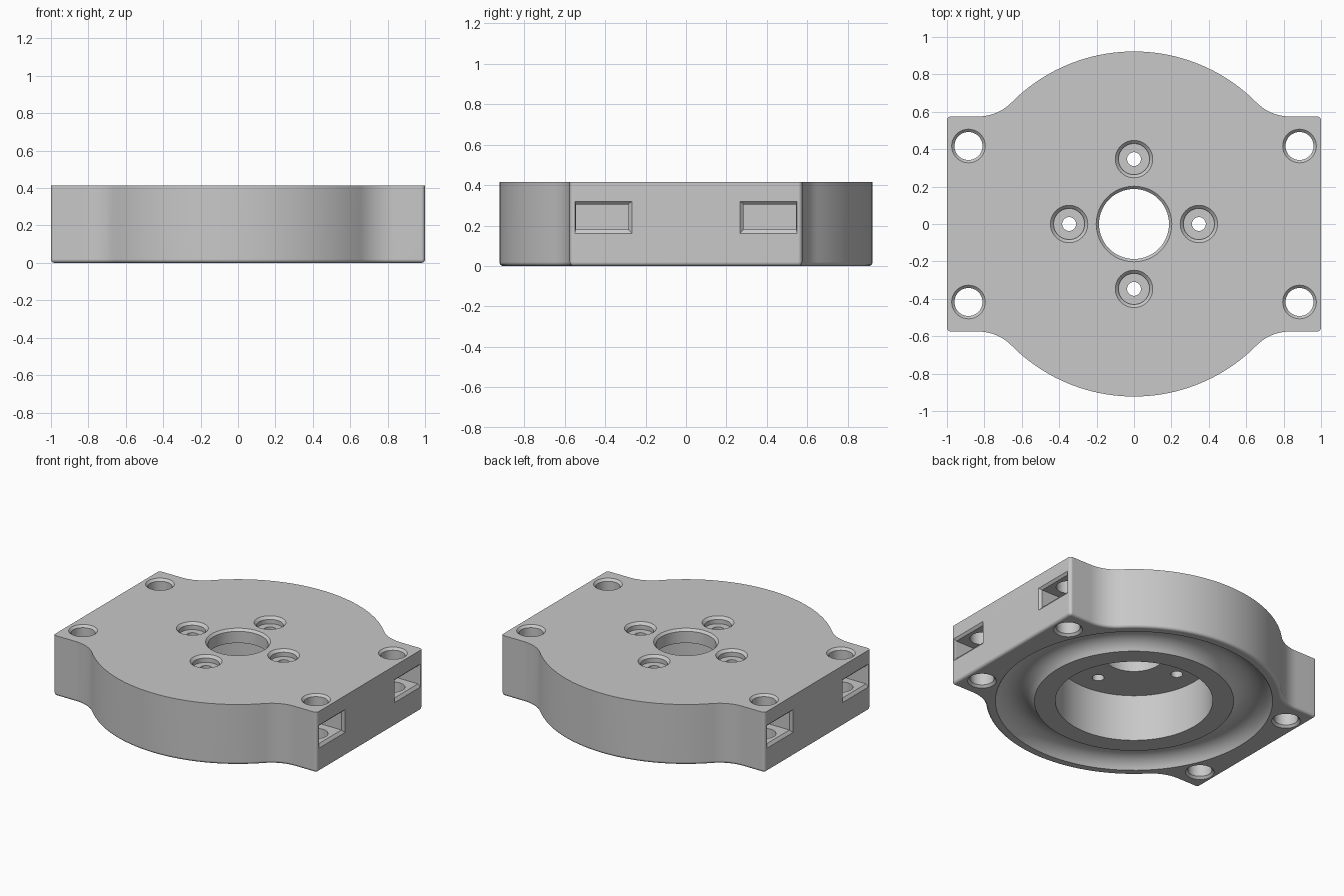
import bpy
import bmesh
from math import sin, cos, pi, atan2, sqrt

old = bpy.data.objects.get("Cube")
if old:
    bpy.data.objects.remove(old, do_unlink=True)

HEIGHT = 0.415
DISC_R = 0.9225
HALF_W, HALF_D = 1.0, 0.575
BLEND_R = 0.25
CORNER_R = 0.02
GROOVE_IN, GROOVE_OUT, GROOVE_DEPTH = 0.62, 0.863, 0.07

grey = bpy.data.materials.new("plain grey")
grey.use_nodes = True
grey.diffuse_color = (0.58, 0.58, 0.58, 1)
grey.node_tree.nodes["Principled BSDF"].inputs["Base Color"].default_value = grey.diffuse_color


def make_object(name, bm):
    bmesh.ops.recalc_face_normals(bm, faces=bm.faces)
    mesh = bpy.data.meshes.new(name)
    bm.to_mesh(mesh)
    bm.free()
    mesh.materials.append(grey)
    obj = bpy.data.objects.new(name, mesh)
    bpy.context.collection.objects.link(obj)
    return obj


def arc(cx, cy, r, a0, a1, n):
    return [(cx + r * cos(a0 + (a1 - a0) * i / n), cy + r * sin(a0 + (a1 - a0) * i / n))
            for i in range(n + 1)]


def revolve(name, profile, x=0, y=0, steps=64):
    """Closed (radius, z) profile turned about a vertical axis."""
    bm = bmesh.new()
    verts = [bm.verts.new((r, 0, z)) for r, z in profile]
    edges = [bm.edges.new((verts[i - 1], verts[i])) for i in range(len(verts))]
    bmesh.ops.spin(bm, geom=verts + edges, cent=(0, 0, 0), axis=(0, 0, 1),
                   angle=2 * pi, steps=steps)
    bmesh.ops.remove_doubles(bm, verts=bm.verts, dist=1e-5)
    bmesh.ops.dissolve_degenerate(bm, edges=bm.edges, dist=1e-5)
    loose = [e for e in bm.edges if not e.link_faces]
    bmesh.ops.delete(bm, geom=loose, context='EDGES')
    bmesh.ops.translate(bm, verts=bm.verts, vec=(x, y, 0))
    return make_object(name, bm)


def slot_cutter(sx, sy):
    """Rectangular pocket flaring out at the side face."""
    inner, outer = (0.285, 0.545, 0.182, 0.305), (0.268, 0.55, 0.162, 0.32)
    bm = bmesh.new()
    rings = []
    for x, (y0, y1, z0, z1) in ((0.74, inner), (0.985, inner), (1.0, outer), (1.05, outer)):
        rings.append([bm.verts.new((sx * x, sy * y, z))
                      for y, z in ((y0, z0), (y1, z0), (y1, z1), (y0, z1))])
    for a, b in zip(rings, rings[1:]):
        for i in range(4):
            bm.faces.new((a[i - 1], a[i], b[i], b[i - 1]))
    bm.faces.new(rings[0])
    bm.faces.new(rings[-1])
    return make_object("slot_cutter", bm)


# Outline: disc blended into a rectangular plate, one quarter then mirrored
cy = HALF_D + BLEND_R
cx = sqrt((DISC_R + BLEND_R) ** 2 - cy ** 2)
touch = atan2(cy, cx)
quarter = arc(HALF_W - CORNER_R, HALF_D - CORNER_R, CORNER_R, 0, pi / 2, 4)
quarter += arc(cx, cy, BLEND_R, -pi / 2, touch - pi, 12)
quarter += arc(0, 0, DISC_R, touch, pi / 2, 20)[1:]
half = quarter + [(-x, y) for x, y in reversed(quarter[:-1])]
outline = half + [(x, -y) for x, y in reversed(half)]

bm = bmesh.new()
base = bm.faces.new([bm.verts.new((x, y, 0)) for x, y in outline])
top = bmesh.ops.extrude_face_region(bm, geom=[base], use_keep_orig=True)
bmesh.ops.translate(bm, vec=(0, 0, HEIGHT),
                    verts=[g for g in top["geom"] if isinstance(g, bmesh.types.BMVert)])
bmesh.ops.recalc_face_normals(bm, faces=bm.faces)
rim = [e for e in bm.edges if all(v.co.z < 0.001 for v in e.verts)]
bmesh.ops.bevel(bm, geom=rim, offset=0.0195, segments=4, profile=0.5, affect='EDGES')
housing = make_object("housing", bm)

# Stepped central bore: wide from below, narrow and chamfered at the top
cutters = [revolve("bore_cutter", [(0, -0.1), (0.49, -0.1), (0.49, 0.32), (0.187, 0.32),
                                   (0.187, HEIGHT - 0.015), (0.202, HEIGHT),
                                   (0.202, 0.5), (0, 0.5)], steps=96)]

# Shallow ring groove underneath, a circular arc in section
half_chord = (GROOVE_OUT - GROOVE_IN) / 2
groove_r = (half_chord ** 2 + GROOVE_DEPTH ** 2) / (2 * GROOVE_DEPTH)
rise = atan2(groove_r - GROOVE_DEPTH, half_chord)
groove = arc(GROOVE_IN + half_chord, GROOVE_DEPTH - groove_r, groove_r, pi - rise, rise, 16)
groove = [(GROOVE_IN, -0.05)] + groove + [(GROOVE_OUT, -0.05)]
cutters.append(revolve("groove_cutter", groove, steps=96))

# Corner bolt holes chamfered at both ends, with side pockets
bolt = [(0, -0.1), (0.09, -0.1), (0.09, 0), (0.075, 0.015), (0.075, HEIGHT - 0.015),
        (0.09, HEIGHT), (0.09, 0.5), (0, 0.5)]
for sx in (-1, 1):
    for sy in (-1, 1):
        cutters.append(slot_cutter(sx, sy))
        cutters.append(revolve("bolt_cutter", bolt, sx * 0.885, sy * 0.417, 40))

# Four counterbored screw holes around the centre
screw = [(0, 0.25), (0.037, 0.25), (0.037, 0.368), (0.083, 0.368), (0.083, HEIGHT - 0.017),
         (0.1, HEIGHT), (0.1, 0.5), (0, 0.5)]
for i in range(4):
    cutters.append(revolve("screw_cutter", screw, 0.347 * cos(i * pi / 2),
                           0.347 * sin(i * pi / 2), 40))

# Cut everything and shade
bpy.ops.object.select_all(action='DESELECT')
bpy.context.view_layer.objects.active = housing
housing.select_set(True)
for cutter in cutters:
    cutter.hide_render = True
    mod = housing.modifiers.new("cut", 'BOOLEAN')
    mod.operation = 'DIFFERENCE'
    mod.solver = 'EXACT'
    mod.object = cutter
    bpy.ops.object.modifier_apply(modifier=mod.name)
    bpy.data.objects.remove(cutter, do_unlink=True)

bpy.ops.object.shade_smooth_by_angle(angle=pi / 6)
weighted = housing.modifiers.new("flat_faces", 'WEIGHTED_NORMAL')
weighted.keep_sharp = True
